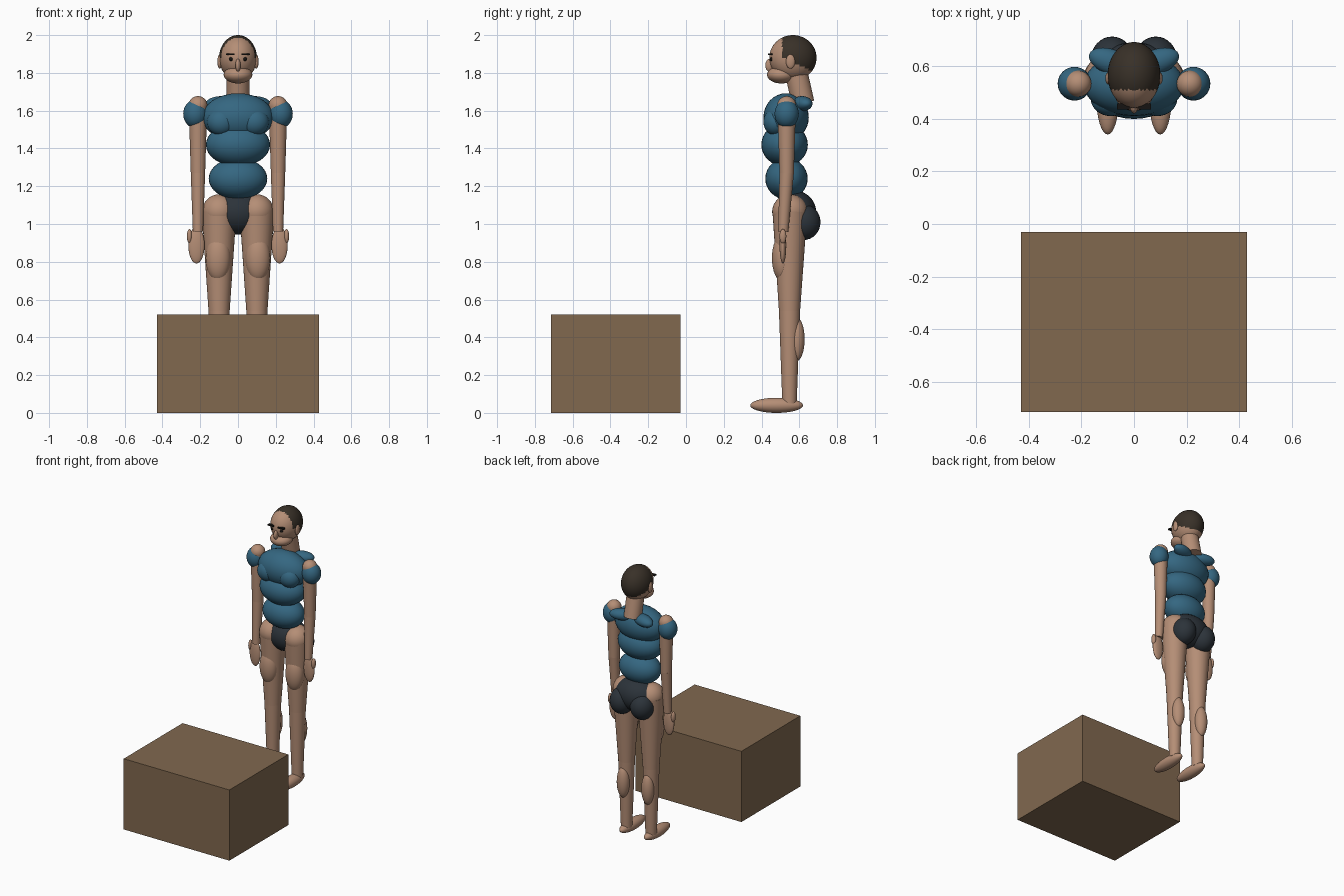
import bpy
import bmesh
import math
from mathutils import Matrix, Vector

cube = bpy.data.objects.get("Cube")
if cube:
    bpy.data.objects.remove(cube, do_unlink=True)


def material(name, rgb):
    mat = bpy.data.materials.new(name)
    mat.use_nodes = True
    mat.diffuse_color = (*rgb, 1)
    mat.node_tree.nodes["Principled BSDF"].inputs["Base Color"].default_value = (*rgb, 1)
    return mat


SKIN = material("skin", (0.46, 0.27, 0.18))
TEAL = material("teal cloth", (0.035, 0.135, 0.22))
DARK = material("dark cloth", (0.025, 0.033, 0.042))
HAIR = material("dark brown hair", (0.04, 0.03, 0.021))
INK = material("eye black", (0.008, 0.007, 0.006))
WOOD = material("box brown", (0.22, 0.14, 0.078))


def finish(name, bm, mat, smooth=True):
    mesh = bpy.data.meshes.new(name)
    bmesh.ops.recalc_face_normals(bm, faces=bm.faces)
    for f in bm.faces:
        f.smooth = smooth and len(f.verts) < 5
    bm.to_mesh(mesh)
    bm.free()
    mesh.materials.append(mat)
    obj = bpy.data.objects.new(name, mesh)
    bpy.context.collection.objects.link(obj)
    return obj


def ball(name, mat, center, radii, tilt=None, segments=32):
    """Ellipsoid, optionally tilted by (angle, axis)."""
    bm = bmesh.new()
    bmesh.ops.create_uvsphere(bm, u_segments=segments, v_segments=segments // 2, radius=1)
    turn = Matrix.Rotation(math.radians(tilt[0]), 4, tilt[1]) if tilt else Matrix()
    bm.transform(Matrix.Translation(center) @ turn @ Matrix.Diagonal((*radii, 1)))
    return finish(name, bm, mat)


def limb(name, mat, start, end, r1, r2):
    """Tapered cylinder from start to end."""
    a, b = Vector(start), Vector(end)
    bm = bmesh.new()
    bmesh.ops.create_cone(bm, cap_ends=True, segments=32, radius1=r1, radius2=r2,
                          depth=(b - a).length)
    turn = (b - a).to_track_quat('Z', 'Y').to_matrix().to_4x4()
    bm.transform(Matrix.Translation((a + b) / 2) @ turn)
    return finish(name, bm, mat)


def block(name, mat, center, size):
    bm = bmesh.new()
    bmesh.ops.create_cube(bm, size=1)
    bm.transform(Matrix.Translation(center) @ Matrix.Diagonal((*size, 1)))
    return finish(name, bm, mat, False)


# Box in front
block("box", WOOD, (0, -0.372, 0.26), (0.86, 0.685, 0.52))

# Torso
ball("chest", TEAL, (0, 0.53, 1.565), (0.19, 0.12, 0.127))
ball("ribs", TEAL, (0, 0.522, 1.42), (0.17, 0.123, 0.115))
ball("belly", TEAL, (0, 0.532, 1.24), (0.155, 0.112, 0.11))
ball("pelvis", DARK, (0, 0.575, 1.06), (0.155, 0.115, 0.117))

# Head with a hair cap chosen by position
limb("neck", SKIN, (0, 0.62, 1.64), (0, 0.575, 1.84), 0.06, 0.06)
head = ball("head", SKIN, (0, 0.566, 1.88), (0.1, 0.125, 0.12), segments=64)
head.data.materials.append(HAIR)
for face in head.data.polygons:
    c = face.center
    if c.y > 0.51 and c.z > 1.885 - 0.48 * (c.y - 0.51):
        face.material_index = 1
ball("jaw", SKIN, (0, 0.505, 1.79), (0.076, 0.076, 0.046))
ball("nose", SKIN, (0, 0.442, 1.84), (0.014, 0.022, 0.034))

for side, s in (("left", 1), ("right", -1)):
    # Face details
    ball(side + "_ear", SKIN, (s * 0.097, 0.553, 1.86), (0.012, 0.024, 0.038))
    ball(side + "_eye", INK, (s * 0.036, 0.455, 1.873), (0.012, 0.012, 0.011), segments=16)
    block(side + "_brow", INK, (s * 0.041, 0.446, 1.899), (0.046, 0.022, 0.009))

    # Torso muscles
    ball(side + "_pectoral", TEAL, (s * 0.088, 0.475, 1.54), (0.076, 0.065, 0.072))
    ball(side + "_upper_back", TEAL, (s * 0.085, 0.615, 1.637), (0.09, 0.048, 0.04),
         (s * 20, 'Z'))
    ball(side + "_glute", DARK, (s * 0.083, 0.622, 1.01), (0.082, 0.09, 0.095))

    # Arm
    x = s * 0.212
    ball(side + "_shoulder_cap", TEAL, (s * 0.226, 0.533, 1.583), (0.064, 0.064, 0.075))
    ball(side + "_shoulder_joint", SKIN, (x, 0.533, 1.627), (0.05, 0.05, 0.05))
    limb(side + "_upper_arm", SKIN, (x, 0.533, 1.627), (x, 0.533, 1.27), 0.049, 0.038)
    ball(side + "_elbow", SKIN, (x, 0.533, 1.27), (0.038, 0.038, 0.038))
    limb(side + "_forearm", SKIN, (x, 0.533, 1.27), (x, 0.515, 0.96), 0.038, 0.027)
    ball(side + "_hand", SKIN, (s * 0.22, 0.513, 0.888), (0.043, 0.018, 0.097))
    ball(side + "_thumb", SKIN, (s * 0.257, 0.513, 0.935), (0.014, 0.018, 0.038))

    # Leg
    x = s * 0.1
    ball(side + "_hip", SKIN, (x, 0.55, 1.065), (0.09, 0.094, 0.092))
    limb(side + "_thigh", SKIN, (x, 0.55, 1.065), (x, 0.548, 0.54), 0.092, 0.056)
    ball(side + "_front_thigh", SKIN, (s * 0.105, 0.51, 0.82), (0.066, 0.055, 0.125))
    ball(side + "_knee", SKIN, (x, 0.548, 0.54), (0.056, 0.056, 0.056))
    limb(side + "_shin", SKIN, (x, 0.548, 0.54), (x, 0.548, 0.05), 0.056, 0.038)
    ball(side + "_calf", SKIN, (x, 0.586, 0.39), (0.045, 0.042, 0.115))
    ball(side + "_foot", SKIN, (x, 0.48, 0.04), (0.043, 0.14, 0.04))
